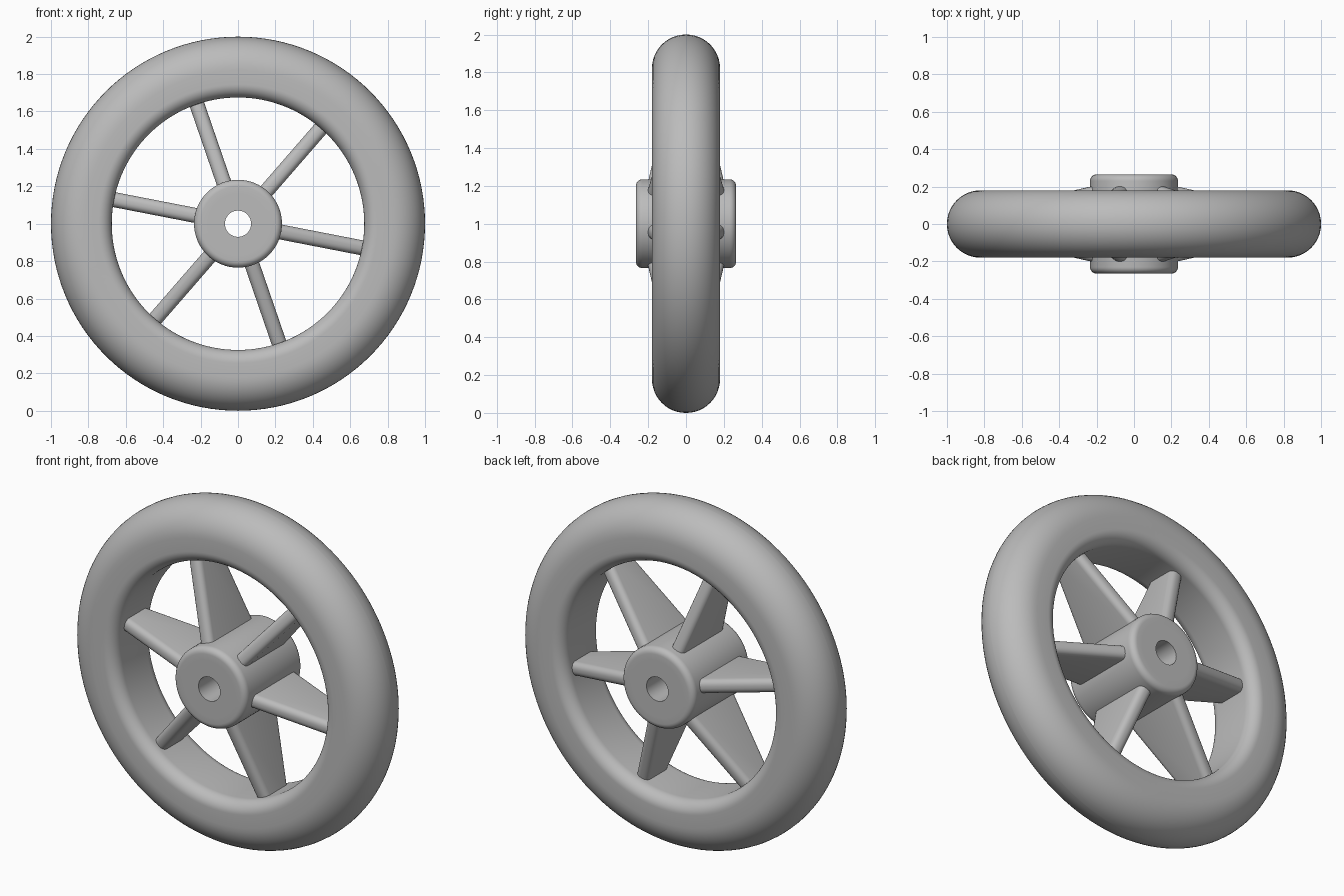
import bpy, bmesh
from math import sin, cos, pi, radians
from mathutils import Matrix, Vector

cube = bpy.data.objects.get("Cube")
if cube:
    bpy.data.objects.remove(cube, do_unlink=True)

GREY = (0.5, 0.5, 0.5, 1)
grey = bpy.data.materials.new("plain grey")
grey.use_nodes = True
grey.diffuse_color = GREY
grey.node_tree.nodes["Principled BSDF"].inputs["Base Color"].default_value = GREY
CENTRE = Matrix.Translation((0, 0, 1))


def finish(name, bm, angle):
    bmesh.ops.recalc_face_normals(bm, faces=bm.faces)
    bm.transform(CENTRE)
    mesh = bpy.data.meshes.new(name)
    bm.to_mesh(mesh)
    bm.free()
    mesh.materials.append(grey)
    obj = bpy.data.objects.new(name, mesh)
    bpy.context.collection.objects.link(obj)
    bpy.ops.object.select_all(action='DESELECT')
    obj.select_set(True)
    bpy.context.view_layer.objects.active = obj
    bpy.ops.object.shade_smooth_by_angle(angle=radians(angle))
    return obj


def rounded_box(u0, u1, half, r_low, r_high, steps):
    """Closed outline in (u, v), v from -half to half, with rounded corners."""
    corners = [(u1, 1, r_high, 0), (u0, 1, r_low, 1),
               (u0, -1, r_low, 2), (u1, -1, r_high, 3)]
    points = []
    for u, side, r, quarter in corners:
        cu = u - r if u == u1 else u + r
        cv = side * (half - r)
        n = steps if r > 0 else 0
        for i in range(n + 1):
            a = (quarter + (i / n if n else 0)) * pi / 2
            points.append((cu + r * cos(a), cv + r * sin(a)))
    return points


def lathe(name, outline, segments):
    """Revolve a (radius, y) outline about the axle."""
    bm = bmesh.new()
    verts = [bm.verts.new((u, v, 0)) for u, v in outline]
    edges = [bm.edges.new((verts[i - 1], verts[i])) for i in range(len(verts))]
    bmesh.ops.spin(bm, geom=verts + edges, cent=(0, 0, 0), axis=(0, 1, 0),
                   angle=2 * pi, steps=segments, use_merge=True)
    bmesh.ops.remove_doubles(bm, verts=bm.verts, dist=1e-5)
    return finish(name, bm, 35)


# Tyre, hub and the bearing flush inside the hub
lathe("tyre", rounded_box(0.675, 1.0, 0.18, 0.07, 0.179, 12), 128)
lathe("hub", rounded_box(0.165, 0.235, 0.265, 0, 0.035, 6), 64)
lathe("bearing", rounded_box(0.07, 0.165, 0.265, 0, 0, 1), 64)


# Spokes: deep at the hub, tapering to the rim, with rounded edges
def spoke(name, angle):
    bm = bmesh.new()
    rings = []
    for r in (0.2, 0.71):
        depth = 0.2 - 0.22 * (r - 0.235)
        outline = rounded_box(-0.04, 0.04, depth, 0.034, 0.034, 5)
        rings.append([bm.verts.new((r, v, u)) for u, v in outline])
    low, high = rings
    for i in range(len(low)):
        bm.faces.new((low[i - 1], low[i], high[i], high[i - 1]))
    bm.faces.new(low)
    bm.faces.new(high)
    bm.transform(Matrix.Rotation(-angle, 4, 'Y'))
    finish(name, bm, 40)


for k in range(6):
    spoke(f"spoke_{k + 1}", radians(49 + 60 * k))
